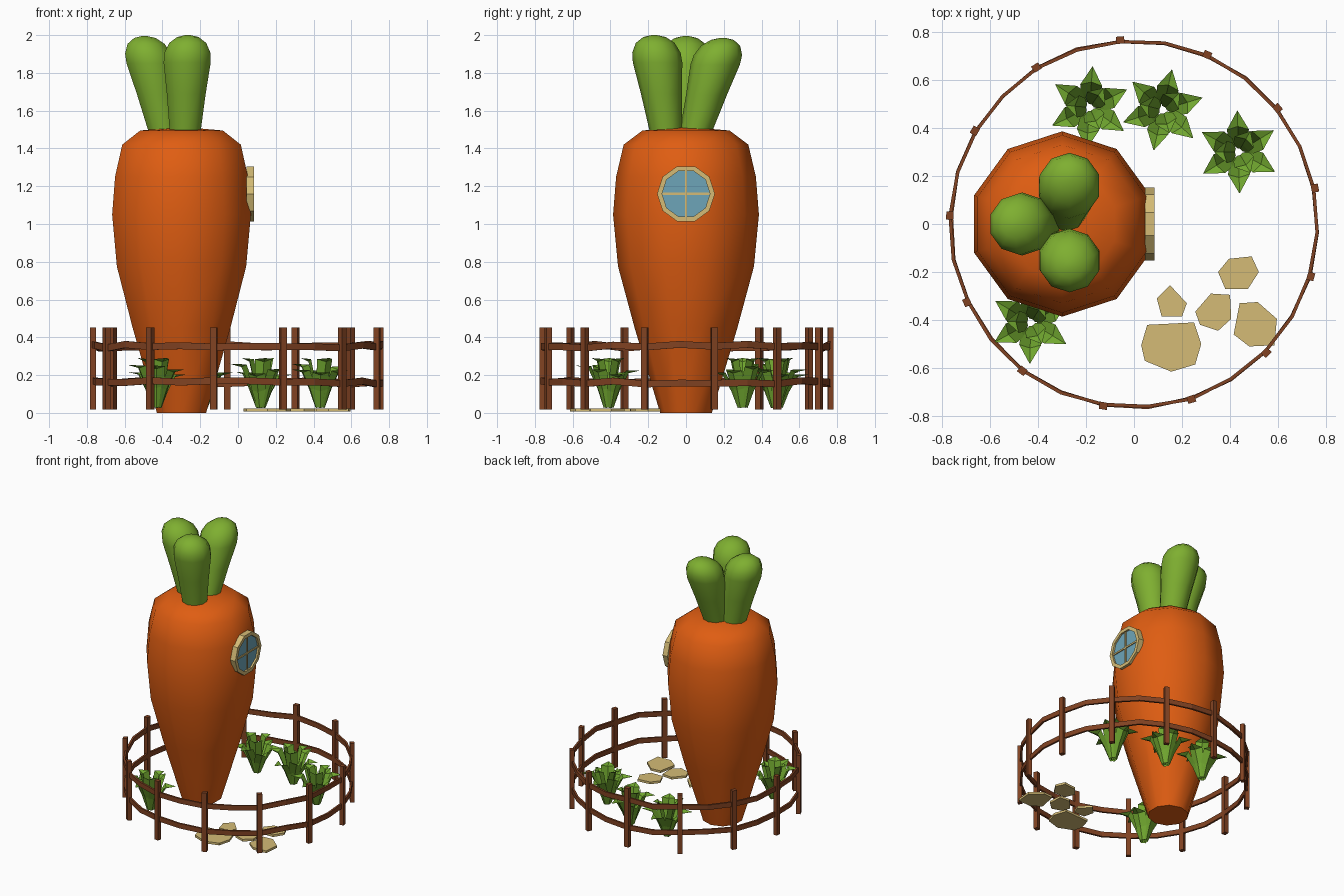
import bpy, math, random
from mathutils import Vector

if "Cube" in bpy.data.objects:
    bpy.data.objects.remove(bpy.data.objects["Cube"])

random.seed(4)
TAU = math.tau


def material(name, rgb):
    m = bpy.data.materials.new(name)
    m.diffuse_color = (*rgb, 1)
    m.use_nodes = True
    m.node_tree.nodes["Principled BSDF"].inputs["Base Color"].default_value = m.diffuse_color
    return m


ORANGE = material("carrot orange", (0.74, 0.11, 0.006))
GREEN = material("top green", (0.21, 0.43, 0.03))
GRASS = material("plant green", (0.17, 0.40, 0.03))
BROWN = material("fence brown", (0.22, 0.055, 0.016))
TAN = material("pale tan", (0.66, 0.50, 0.18))
BLUE = material("glass blue", (0.155, 0.376, 0.485))


def make(name, verts, faces, mat, smooth=None):
    me = bpy.data.meshes.new(name)
    me.from_pydata(verts, [], faces)
    me.materials.append(mat)
    ob = bpy.data.objects.new(name, me)
    bpy.context.collection.objects.link(ob)
    if smooth:
        bpy.ops.object.select_all(action='DESELECT')
        bpy.context.view_layer.objects.active = ob
        ob.select_set(True)
        bpy.ops.object.shade_smooth_by_angle(angle=math.radians(smooth))
    return ob


def skin(rows, closed=False, caps=True):
    """Join equal loops of points into faces."""
    n, m = len(rows[0]), len(rows)
    verts = [p for row in rows for p in row]
    faces = [(i * n + j, i * n + (j + 1) % n,
              (i + 1) % m * n + (j + 1) % n, (i + 1) % m * n + j)
             for i in range(m if closed else m - 1) for j in range(n)]
    if caps and not closed:
        faces += [tuple(reversed(range(n))), tuple(range((m - 1) * n, m * n))]
    return verts, faces


def lathe(base, top, profile, sides=10):
    """Rings along a line; profile is (fraction, radius)."""
    rows = []
    for t, r in profile:
        c = Vector(base).lerp(Vector(top), t)
        rows.append([c + Vector((r * math.cos(a), r * math.sin(a), 0))
                     for a in (TAU * (k / sides + 0.25) for k in range(sides))])
    return skin(rows)


def box(name, centre, size, mat, turn=0):
    x, y, z = (s / 2 for s in size)
    rows = [[Vector(centre) + Vector((a * math.cos(turn) - b * math.sin(turn),
                                      a * math.sin(turn) + b * math.cos(turn), h))
             for a, b in ((-x, -y), (x, -y), (x, y), (-x, y))] for h in (-z, z)]
    return make(name, *skin(rows), mat)


# Carrot body
body = [(0, .137), (.45, .272), (.776, .36), (1.05, .386), (1.25, .37),
        (1.42, .33), (1.495, .23), (1.51, .05)]
make("carrot_body", *lathe((-.299, 0, 0), (-.299, 0, 1), body), ORANGE, 60)

# Three rounded leaf stalks on top
pod = [(0, .085), (.4, .108), (.72, .131), (.82, .128), (.92, .103), (.98, .06), (1, .015)]
for i, (b, t) in enumerate([((-.28, -.105, 1.48), (-.265, -.168, 2.0)),
                            ((-.285, .05, 1.48), (-.265, .195, 1.985)),
                            ((-.39, 0, 1.48), (-.495, 0, 1.995))]):
    make(f"carrot_top_{i + 1}", *lathe(b, t, pod), GREEN, 60)


# Round window: frame ring, glass and crossing bars
def window_loop(x, r):
    return [(x, r * math.cos(TAU * k / 10), 1.16 + r * math.sin(TAU * k / 10))
            for k in range(10)]


make("window_frame", *skin([window_loop(.045, .153), window_loop(.085, .153),
                            window_loop(.085, .127), window_loop(.045, .127)], closed=True), TAN)
make("window_glass", *skin([window_loop(.064, .13), window_loop(.072, .13)]), BLUE)
box("window_bar_upright", (.074, 0, 1.16), (.009, .012, .24), TAN)
box("window_bar_level", (.074, 0, 1.16), (.009, .25, .012), TAN)

# Fence posts
POSTS, START = 13, math.radians(11.2)
for i in range(POSTS):
    a = START + TAU * i / POSTS
    box(f"fence_post_{i + 1}", (.768 * math.cos(a), .768 * math.sin(a), .235),
        (.03, .034, .436), BROWN, a)

# Two slightly wavy rails running round the posts
for name, z in (("lower_rail", .162), ("upper_rail", .353)):
    rows = []
    for i in range(POSTS * 2):
        a = START + TAU * i / (POSTS * 2)
        h = z + random.uniform(-.01, .01)
        r0 = .764 + random.uniform(-.003, .003)
        rows.append([(r * math.cos(a), r * math.sin(a), h + d)
                     for r, d in ((r0 - .007, -.018), (r0 + .007, -.018),
                                  (r0 + .007, .018), (r0 - .007, .018))])
    make(name, *skin(rows, closed=True), BROWN)

# Flat stepping stones
stones = [
    [(.055, -.42), (.25, -.41), (.28, -.5), (.255, -.585), (.155, -.615), (.045, -.57), (.03, -.505)],
    [(.15, -.255), (.22, -.33), (.2, -.385), (.115, -.385), (.095, -.31)],
    [(.32, -.29), (.4, -.295), (.405, -.395), (.35, -.445), (.275, -.42), (.255, -.365)],
    [(.395, -.145), (.49, -.135), (.52, -.2), (.475, -.27), (.38, -.27), (.35, -.2)],
    [(.44, -.33), (.515, -.325), (.595, -.395), (.585, -.505), (.48, -.51), (.415, -.46)]]
for i, outline in enumerate(stones):
    outline = outline[::-1]
    make(f"stepping_stone_{i + 1}",
         *skin([[(x, y, z) for x, y in outline] for z in (.008, .024)]), TAN)


# Leafy plants: folded blades that rise, widen and end in a point
def plant(name, cx, cy, turn):
    verts, faces = [], []
    blades = [(turn + TAU * k / 6, .172, .215 + random.uniform(-.03, .03)) for k in range(6)]
    blades += [(turn + .5 + TAU * k / 3, .1, .275) for k in range(3)]
    for a, reach, height in blades:
        out = Vector((math.cos(a), math.sin(a), 0))
        side = Vector((-math.sin(a), math.cos(a), 0))
        start = len(verts)
        for r, z, w in ((.15, .05, .014), (.35, .5, .038), (.62, .93, .046), (1, 1, 0.001)):
            c = Vector((cx, cy, .015)) + out * (r * reach) + Vector((0, 0, z * height))
            fold = Vector((0, 0, w * .3)) - out * (w * .3)
            verts += [c - side * w + fold, c, c + side * w + fold]
        for i in range(3):
            for j in range(2):
                k = start + i * 3 + j
                faces.append((k, k + 1, k + 4, k + 3))
    make(name, verts, faces, GRASS)


for i, p in enumerate([(-.185, .485, .45), (.12, .475, .3), (.435, .3, .55), (-.43, -.41, .5)]):
    plant(f"plant_{i + 1}", *p)
